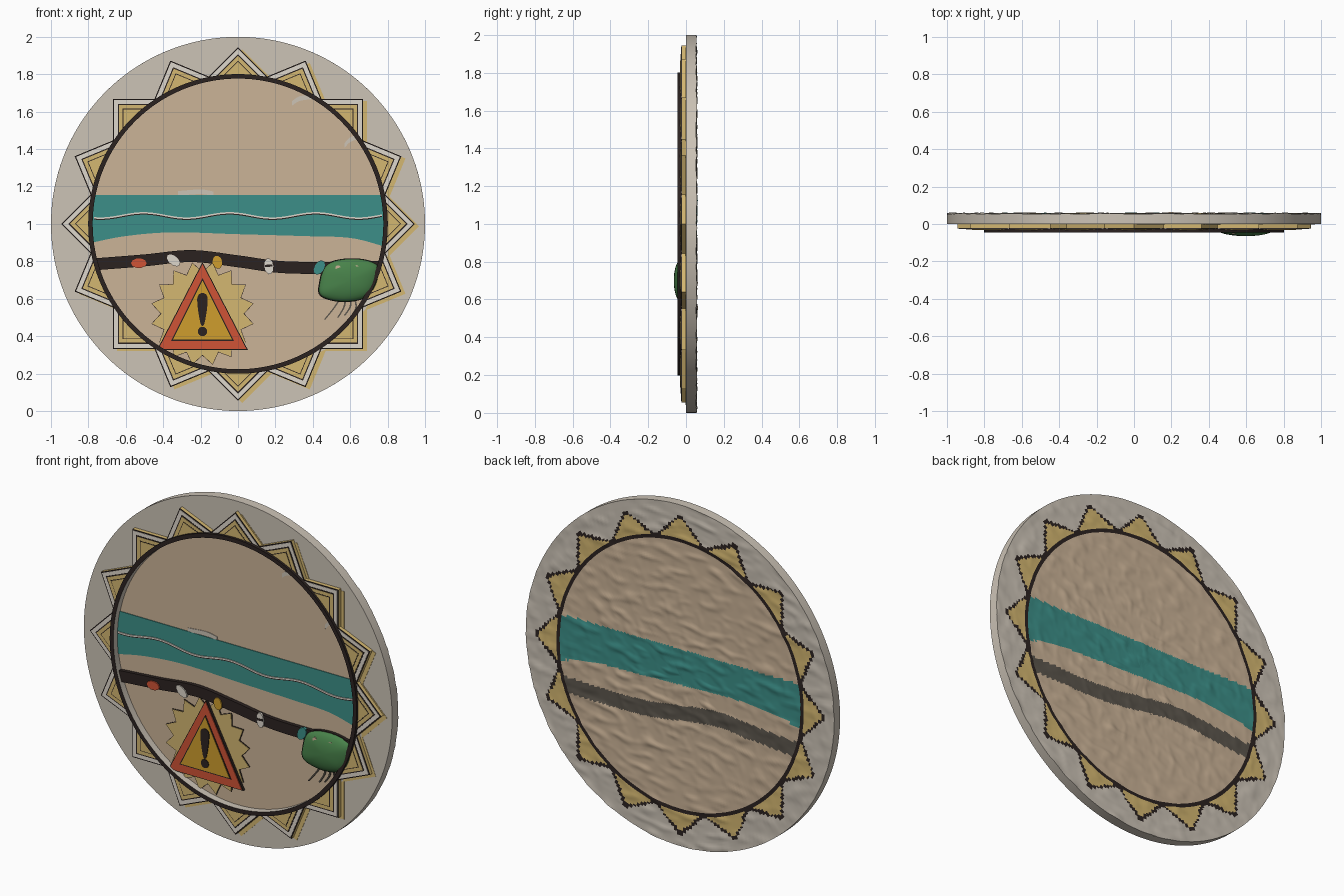
import bpy, bmesh, math
from mathutils import Vector, noise

cube = bpy.data.objects.get("Cube")
if cube:
    bpy.data.objects.remove(cube)


def material(name, rgb):
    lin = [((c / 255 + 0.055) / 1.055) ** 2.4 for c in rgb] + [1]
    m = bpy.data.materials.new(name)
    m.use_nodes = True
    m.diffuse_color = lin
    bsdf = m.node_tree.nodes["Principled BSDF"]
    bsdf.inputs["Base Color"].default_value = lin
    bsdf.inputs["Roughness"].default_value = 0.8
    return m


STONE = material("stone grey", (204, 195, 182))
TAN = material("sand tan", (203, 179, 151))
TEAL = material("teal", (60, 143, 136))
GOLD = material("pale gold", (212, 183, 113))
RED = material("signal red", (208, 84, 54))
AMBER = material("amber", (207, 158, 45))
DARK = material("near black", (43, 34, 32))
GREEN = material("leaf green", (72, 130, 74))
CREAM = material("cream", (222, 215, 204))
UMBER = material("grey umber", (92, 86, 77))

CZ = 1.0         # height of the disc centre
RING = 0.79      # radius of the dark ring
TIP = 0.945      # radius of the ray tips
RAYS = 16


def finish(name, bm, mats, smooth=False):
    bmesh.ops.recalc_face_normals(bm, faces=bm.faces)
    me = bpy.data.meshes.new(name)
    bm.to_mesh(me)
    bm.free()
    for m in mats:
        me.materials.append(m)
    ob = bpy.data.objects.new(name, me)
    bpy.context.collection.objects.link(ob)
    if smooth:
        bpy.context.view_layer.objects.active = ob
        ob.select_set(True)
        bpy.ops.object.shade_smooth_by_angle(angle=math.radians(40))
        ob.select_set(False)
    return ob


def plate(name, pts, back, front, mat, smooth=False):
    """Extrude an x-z outline from y = back to y = front."""
    bm = bmesh.new()
    face = bm.faces.new([bm.verts.new((x, back, z)) for x, z in pts])
    ext = bmesh.ops.extrude_face_region(bm, geom=[face])["geom"]
    for v in ext:
        if isinstance(v, bmesh.types.BMVert):
            v.co.y = front
    return finish(name, bm, [mat], smooth)


def circle(cx, cz, r, n=32, rz=None, turn=0):
    out = []
    for i in range(n):
        a = math.tau * i / n
        x, z = r * math.cos(a), (rz or r) * math.sin(a)
        out.append((cx + x * math.cos(turn) - z * math.sin(turn),
                    cz + x * math.sin(turn) + z * math.cos(turn)))
    return out


def spline(pts, closed=False, steps=8):
    """Smooth curve through a few points."""
    n = len(pts)
    at = (lambda i: Vector(pts[i % n])) if closed else (lambda i: Vector(pts[max(0, min(n - 1, i))]))
    out = []
    for i in range(n if closed else n - 1):
        a, b, c, d = (at(i + k) for k in (-1, 0, 1, 2))
        for s in range(steps):
            t = s / steps
            out.append(tuple(0.5 * (2 * b + (c - a) * t + (2 * a - 5 * b + 4 * c - d) * t * t
                                    + (3 * b - a - 3 * c + d) * t ** 3)))
    return out if closed else out + [tuple(pts[-1])]


def strip(name, path, width, back, front, mat):
    half = width / 2
    pts = [(x, z + half) for x, z in path] + [(x, z - half) for x, z in reversed(path)]
    return plate(name, pts, back, front, mat)


def height_on(path, x):
    return min(path, key=lambda p: abs(p[0] - x))[1]


# Shared curves: lower edge of the teal band and the dark cord
teal_low = spline([(-0.78, 0.9), (-0.6, 0.935), (-0.35, 0.955), (0, 0.945), (0.35, 0.935), (0.6, 0.925), (0.78, 0.88)])
cord = spline([(-0.755, 0.785), (-0.5, 0.805), (-0.25, 0.828), (0, 0.8), (0.2, 0.772), (0.4, 0.765), (0.755, 0.77)])
TEAL_TOP = 1.155

# Base disc and recessed floor
plate("base_disc", circle(0, CZ, 1, 192), 0.05, 0, STONE, True)
plate("inner_floor", circle(0, CZ, RING, 128), 0.001, -0.004, TAN)


# Rough painted back
def back_material(x, z):
    r = math.hypot(x, z)
    if r < RING - 0.008:
        if height_on(teal_low, x) < z + CZ < TEAL_TOP:
            return 2
        return 5 if abs(z + CZ + 0.02 - height_on(cord, x)) < 0.045 else 1
    if r < RING + 0.008:
        return 4
    step = math.tau / RAYS
    a = math.atan2(z, x)
    da = a - round(a / step) * step
    inside = (TIP - r * math.cos(da) - abs(r * math.sin(da))) / math.sqrt(2)
    edge = 0.014 + 0.014 * noise.noise(Vector((x * 15, z * 15, 3)))
    return 0 if inside < 0 else 4 if inside < edge else 3


def back_height(x, z):
    a = noise.noise(Vector((x * 8 + z * 5, z * 24 - x * 4, 0)))
    b = noise.noise(Vector((x * 20 - z * 8, z * 12 + x * 9, 7)))
    return 0.054 + 0.009 * max(0, a) + 0.004 * max(0, b)


bm = bmesh.new()
SEG, RINGS = 288, 96
rows = []
for k in range(1, RINGS + 2):
    r = min(k / RINGS, 1)
    row = []
    for i in range(SEG):
        a = math.tau * i / SEG
        x, z = r * math.cos(a), r * math.sin(a)
        y = 0.049 if k > RINGS else back_height(x, z)
        row.append(bm.verts.new((x, y, z + CZ)))
    rows.append(row)
hub = bm.verts.new((0, back_height(0, 0), CZ))
for i in range(SEG):
    j = (i + 1) % SEG
    bm.faces.new((hub, rows[0][i], rows[0][j]))
    for lo, hi in zip(rows, rows[1:]):
        bm.faces.new((lo[i], hi[i], hi[j], lo[j]))
for f in bm.faces:
    c = f.calc_center_median()
    f.material_index = back_material(c.x, c.z - CZ)
finish("rough_back", bm, [STONE, TAN, TEAL, GOLD, DARK, UMBER], True)


# Sun rays: gold block with layered outlines
def ray_outline(angle, inset, dx=0, dz=0):
    tip, base = TIP - inset * math.sqrt(2), RING - 0.01
    c, s = math.cos(angle), math.sin(angle)
    w = tip - base
    return [(u * c - v * s + dx, u * s + v * c + CZ + dz) for u, v in ((tip, 0), (base, w), (base, -w))]


layers = [("block", 0, 0, -0.022, GOLD), ("outline", 0, -0.022, -0.024, DARK),
          ("border", 0.006, -0.024, -0.026, CREAM), ("line", 0.027, -0.026, -0.0275, DARK),
          ("panel", 0.033, -0.0275, -0.029, GOLD), ("inner_line", 0.052, -0.029, -0.0295, DARK),
          ("centre", 0.056, -0.0295, -0.031, GOLD)]
for i in range(RAYS):
    a = math.tau * i / RAYS
    plate(f"ray_{i}_paint_spill", ray_outline(a, 0, 0.022, -0.012), 0, -0.002, GOLD)
    for part, inset, back, front, mat in layers:
        plate(f"ray_{i}_{part}", ray_outline(a, inset), back, front, mat)

# Dark ring with a pale inner wall
bm = bmesh.new()
section = [(RING - 0.013, 0), (RING - 0.013, -0.045), (RING + 0.011, -0.045), (RING + 0.011, 0)]
verts = [[bm.verts.new((r * math.cos(math.tau * i / 128), y, CZ + r * math.sin(math.tau * i / 128)))
          for r, y in section] for i in range(128)]
for i in range(128):
    p, q = verts[i], verts[(i + 1) % 128]
    for k in range(3):
        bm.faces.new((p[k], q[k], q[k + 1], p[k + 1])).material_index = int(k == 0)
finish("dark_ring", bm, [DARK, STONE], True)

# Teal band with a wavy line
plate("teal_band", [(-0.78, TEAL_TOP), (0.78, TEAL_TOP)] + teal_low[::-1], -0.004, -0.008, TEAL)
wave = [(x / 100, 1.045 + 0.014 * math.sin(math.tau * (x / 100 + 0.16) / 0.46)) for x in range(-77, 78)]
strip("wave_shadow", [(x, z - 0.006) for x, z in wave], 0.007, -0.008, -0.011, DARK)
strip("wave_line", wave, 0.008, -0.008, -0.013, CREAM)

# Pale brush marks
for i, path in enumerate([[(0.29, 1.645), (0.33, 1.67), (0.4, 1.68)], [(0.57, 1.42), (0.6, 1.45), (0.64, 1.465)],
                          [(-0.32, 1.163), (-0.2, 1.172), (-0.13, 1.16)]]):
    strip(f"brush_mark_{i}", spline(path), 0.025, -0.004, -0.007, STONE)

# Cord and its beads
strip("cord", cord, 0.064, -0.004, -0.026, DARK)
for name, x, z, rx, rz, turn, mat in [
        ("red", -0.53, 0.79, 0.042, 0.026, 0, RED), ("cream", -0.345, 0.805, 0.042, 0.024, -0.7, CREAM),
        ("amber", -0.11, 0.795, 0.026, 0.036, 0.2, AMBER), ("pale", 0.165, 0.773, 0.024, 0.044, 0.1, CREAM),
        ("teal", 0.435, 0.767, 0.026, 0.042, -0.5, TEAL)]:
    plate(name + "_bead", circle(x, z, rx, 10, rz, turn), -0.02, -0.033, mat)
strip("pale_bead_stripe", [(0.145, 0.775), (0.185, 0.778)], 0.012, -0.033, -0.035, DARK)

# Warning sign on a starburst
SX, SZ = -0.19, 0.52


def burst(grow):
    return [(SX + r * math.sin(math.pi * i / 16), SZ + r * math.cos(math.pi * i / 16))
            for i in range(32) for r in [(0.275 if i % 2 else 0.22) + grow]]


plate("starburst_edge", burst(0.004), -0.004, -0.008, DARK)
plate("starburst", burst(0), -0.008, -0.011, GOLD)
for name, top, half, low, back, front, mat in [
        ("sign_edge", 0.795, 0.243, 0.326, -0.011, -0.026, DARK), ("sign_border", 0.785, 0.235, 0.331, -0.026, -0.03, RED),
        ("sign_line", 0.71, 0.168, 0.375, -0.03, -0.032, DARK), ("sign_panel", 0.698, 0.158, 0.381, -0.032, -0.034, AMBER)]:
    plate(name, [(SX, top), (SX + half, low), (SX - half, low)], back, front, mat)
plate("exclamation_bar", spline([(SX - 0.028, 0.6), (SX, 0.63), (SX + 0.028, 0.6), (SX + 0.011, 0.47),
                                 (SX - 0.011, 0.47)], True), -0.034, -0.038, DARK)
plate("exclamation_dot", circle(SX, 0.425, 0.025, 16), -0.034, -0.038, DARK)

# Domed green shell with spots and thin legs
shell = spline([(0.48, 0.785), (0.437, 0.68), (0.45, 0.612), (0.57, 0.585), (0.69, 0.612),
                (0.745, 0.69), (0.745, 0.78), (0.62, 0.813)], True, 6)
plate("shell_edge", [(0.6 + (x - 0.6) * 1.03, 0.7 + (z - 0.7) * 1.03) for x, z in shell], -0.004, -0.022, DARK)
bm = bmesh.new()
rows = []
for k in range(9):
    t = k / 8 * math.radians(84)
    s = math.cos(t)
    rows.append([bm.verts.new((0.6 + (x - 0.6) * s, -0.022 - 0.043 * math.sin(t), 0.7 + (z - 0.7) * s)) for x, z in shell])
n = len(shell)
for lo, hi in zip(rows, rows[1:]):
    for i in range(n):
        bm.faces.new((lo[i], lo[(i + 1) % n], hi[(i + 1) % n], hi[i]))
bm.faces.new(rows[-1])
finish("green_shell", bm, [GREEN], True)
for i, x in enumerate((0.535, 0.635)):
    plate(f"shell_spot_{i}", circle(x, 0.765, 0.014, 12), -0.045, -0.054, TAN)
for i, (x0, x1, z1) in enumerate([(0.54, 0.46, 0.49), (0.57, 0.53, 0.5), (0.6, 0.565, 0.51), (0.62, 0.61, 0.52)]):
    side = spline([(x0, 0.6), ((x0 + x1) / 2 + 0.012, 0.555), (x1, z1)])
    plate(f"shell_leg_{i}", side + [(x + 0.009, z) for x, z in side[::-1]], -0.004, -0.012, UMBER)
